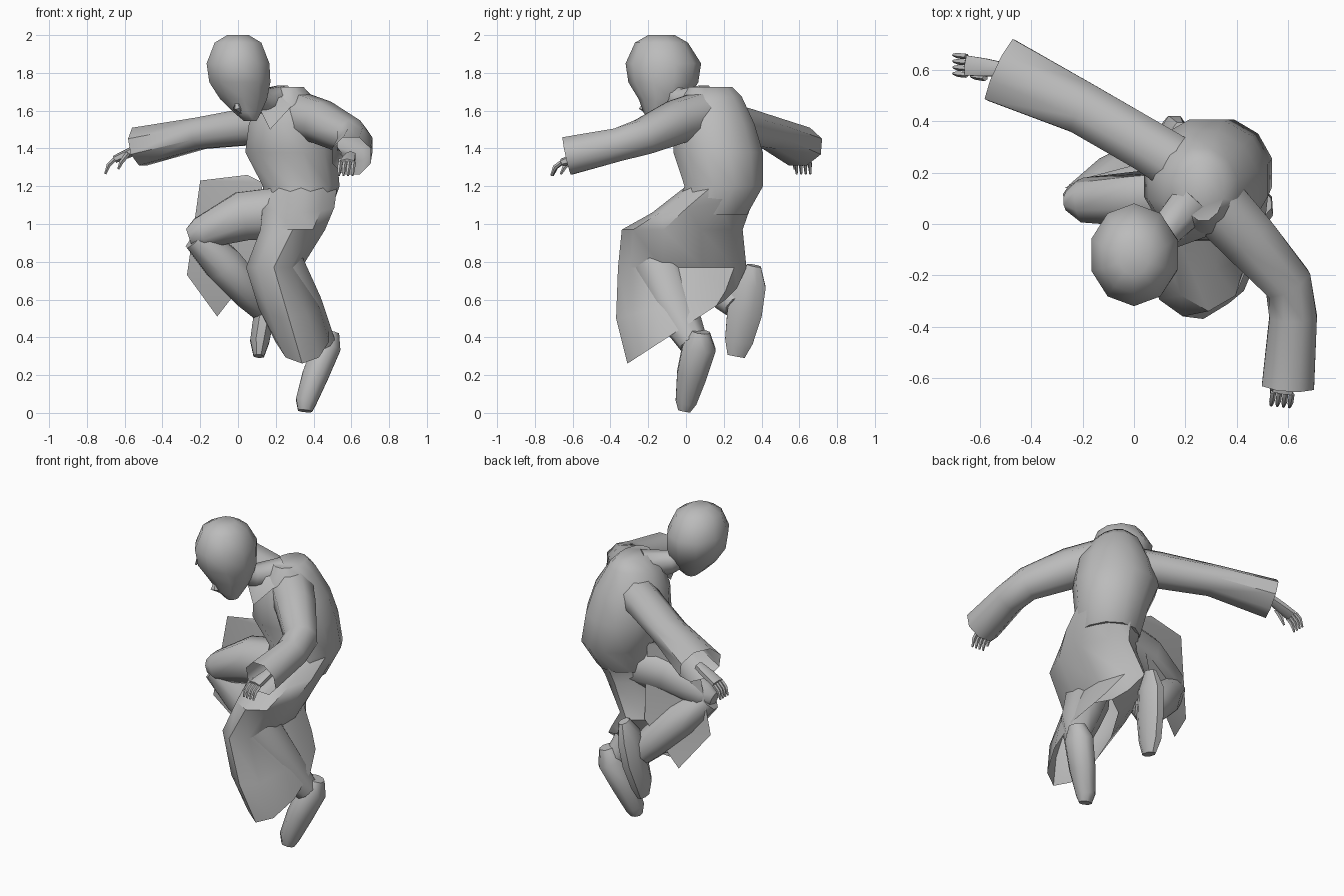
import bpy, bmesh, math
from mathutils import Vector

cube = bpy.data.objects.get("Cube")
if cube:
    bpy.data.objects.remove(cube, do_unlink=True)

grey = bpy.data.materials.new("plain grey")
grey.use_nodes = True
COLOUR = (0.5, 0.5, 0.5, 1)
grey.diffuse_color = COLOUR
grey.node_tree.nodes["Principled BSDF"].inputs["Base Color"].default_value = COLOUR


def finish(name, bm, angle=50):
    bmesh.ops.recalc_face_normals(bm, faces=bm.faces[:])
    mesh = bpy.data.meshes.new(name)
    bm.to_mesh(mesh)
    bm.free()
    mesh.materials.append(grey)
    obj = bpy.data.objects.new(name, mesh)
    bpy.context.collection.objects.link(obj)
    bpy.ops.object.select_all(action='DESELECT')
    obj.select_set(True)
    bpy.context.view_layer.objects.active = obj
    bpy.ops.object.shade_smooth_by_angle(angle=math.radians(angle))
    return obj


def loft(name, rings, cap_start=True, cap_end=True, angle=50):
    """Skin a list of equal rings of points."""
    bm = bmesh.new()
    loops = [[bm.verts.new(p) for p in ring] for ring in rings]
    n = len(loops[0])
    for a, b in zip(loops, loops[1:]):
        for i in range(n):
            j = (i + 1) % n
            bm.faces.new((a[i], a[j], b[j], b[i]))
    if cap_start:
        bm.faces.new(loops[0])
    if cap_end:
        bm.faces.new(loops[-1])
    return finish(name, bm, angle)


def stack(name, levels, sides=12, **kw):
    """Loft level ellipses: x, y, z, x radius, y radius, rise along y."""
    rings = []
    for x, y, z, rx, ry, rise in levels:
        ring = []
        for i in range(sides):
            a = math.tau * (i + 0.5) / sides
            dx, dy = rx * math.cos(a), ry * math.sin(a)
            ring.append((x + dx, y + dy, z + rise * dy))
        rings.append(ring)
    return loft(name, rings, **kw)


def limb(name, path, sides=8, ref=(0, 0, 1), **kw):
    """Loft ellipses across a path: x, y, z, side radius, height radius."""
    pts = [Vector(p[:3]) for p in path]
    rings = []
    for i, p in enumerate(path):
        t = (pts[min(i + 1, len(pts) - 1)] - pts[max(i - 1, 0)]).normalized()
        side = t.cross(Vector(ref)).normalized()
        up = side.cross(t)
        rings.append([pts[i] + side * p[3] * math.cos(a) + up * p[4] * math.sin(a)
                      for a in (math.tau * (k + 0.5) / sides for k in range(sides))])
    return loft(name, rings, **kw)


def cloth(name, points, faces):
    bm = bmesh.new()
    verts = [bm.verts.new(p) for p in points]
    for f in faces:
        bm.faces.new([verts[i] for i in f])
    return finish(name, bm)


# Head, nose and neck
stack("head", [
    (0, -.13, 2, .06, .07, 0), (0, -.13, 1.96, .13, .14, 0),
    (0, -.12, 1.85, .175, .2, 0), (.01, -.12, 1.75, .17, .185, 0),
    (.03, -.12, 1.66, .13, .13, 0), (.05, -.14, 1.59, .075, .085, 0),
    (.065, -.15, 1.545, .035, .04, 0)], sides=10)
limb("nose", [(.0, -.2, 1.67, .012, .01), (-.005, -.23, 1.61, .022, .022),
              (.01, -.2, 1.59, .016, .012)], sides=5)
limb("neck", [(.24, .1, 1.66, .09, .08), (.13, -.02, 1.65, .07, .07),
              (.07, -.09, 1.7, .07, .07)])

# Upper robe, hunched over to the back
stack("torso", [
    (.27, .13, 1.725, .08, .12, 0), (.26, .13, 1.66, .15, .17, .1),
    (.27, .15, 1.53, .22, .22, 0), (.28, .17, 1.38, .25, .245, 0),
    (.335, .2, 1.2, .21, .215, 0), (.31, .13, 1.05, .18, .2, 0)])
cloth("collar", [(.12, -.07, 1.6), (.17, -.02, 1.7), (.19, .1, 1.72), (.3, .07, 1.72),
                 (.28, -.05, 1.62), (.17, -.09, 1.5)],
      [(0, 1, 5), (1, 4, 5), (1, 2, 3, 4)])

# Skirt of the robe draped over the left leg
stack("skirt", [
    (.335, .2, 1.2, .2, .2, 0), (.32, .09, 1.1, .2, .27, .15),
    (.29, -.02, .97, .18, .32, 0), (.19, -.02, .77, .155, .34, 0),
    (.27, -.05, .58, .17, .32, .25), (.34, -.05, .43, .15, .26, .65)],
    sides=10, cap_start=False, cap_end=False, angle=40)

# Side flap hanging behind the right knee
cloth("side_flap", [(.13, .2, 1.22), (.05, .21, 1.26), (-.2, .18, 1.23),
                    (-.27, .14, .73), (-.11, .23, .51), (.1, .27, .78)],
      [(0, 1, 2), (0, 2, 3, 5), (3, 4, 5)])

# Right leg: raised knee with the shin folded back
limb("right_thigh", [(.26, .13, 1.06, .15, .15), (.02, .11, 1.04, .13, .14),
                     (-.2, .09, .95, .09, .09), (-.26, .09, .93, .04, .05)])
limb("right_shin", [(-.22, .09, .93, .08, .07), (-.08, .14, .79, .11, .13),
                    (.06, .22, .64, .1, .12), (.13, .27, .56, .08, .07)], ref=(0, 1, 0))
limb("right_shoe", [(.18, .36, .78, .03, .04), (.16, .34, .68, .06, .09),
                    (.14, .31, .53, .06, .1), (.115, .28, .38, .055, .08),
                    (.11, .265, .3, .03, .05)], ref=(0, 1, 0))

# Left leg and shoe, toe pointing down
limb("left_shin", [(.22, -.15, .8, .13, .14), (.34, -.07, .58, .11, .13),
                   (.45, .04, .37, .07, .08)], ref=(0, 1, 0))
limb("left_shoe", [(.49, .08, .43, .05, .05), (.47, .07, .35, .08, .095),
                   (.41, .03, .2, .075, .085), (.36, 0, .06, .06, .06),
                   (.355, -.01, .01, .04, .035)], ref=(0, 1, 0))

# Wide sleeves, open at the cuff
limb("right_sleeve", [(.25, .18, 1.53, .12, .12), (.06, .3, 1.515, .11, .105),
                      (-.2, .45, 1.48, .11, .09), (-.52, .6, 1.41, .14, .11)],
     cap_end=False)
limb("left_sleeve", [(.3, .1, 1.58, .13, .13), (.44, -.05, 1.54, .12, .12),
                     (.6, -.23, 1.46, .1, .1), (.62, -.36, 1.42, .1, .095),
                     (.6, -.63, 1.36, .11, .11)], cap_end=False)


# Hands: a palm, four curled fingers and a thumb
def hand(label, wrist, forward, across, reach):
    w, f, a = Vector(wrist), Vector(forward).normalized(), Vector(across).normalized()
    down = Vector((0, 0, -1))
    knuckles = w + f * reach
    limb(label + "_palm", [(*(w - f * .08), .03, .025), (*w, .04, .025),
                           (*knuckles, .045, .02)], sides=6)
    for k in range(4):
        base = knuckles + a * (k - 1.5) * .024
        mid = base + f * .035 + down * .015
        tip = mid + f * .02 + down * .04
        limb(label + "_finger", [(*base, .012, .012), (*mid, .012, .012),
                                 (*tip, .006, .006)], sides=5)
    base = w + a * .04
    limb(label + "_thumb", [(*base, .014, .014), (*(base + f * .04 + down * .03), .012, .012),
                            (*(base + f * .06 + down * .06), .006, .006)], sides=5)


hand("right_hand", (-.58, .61, 1.375), (-1, .1, -.45), (0, -1, 0), .08)
hand("left_hand", (.585, -.61, 1.34), (-.15, -1, -.3), (-1, .1, 0), .05)
